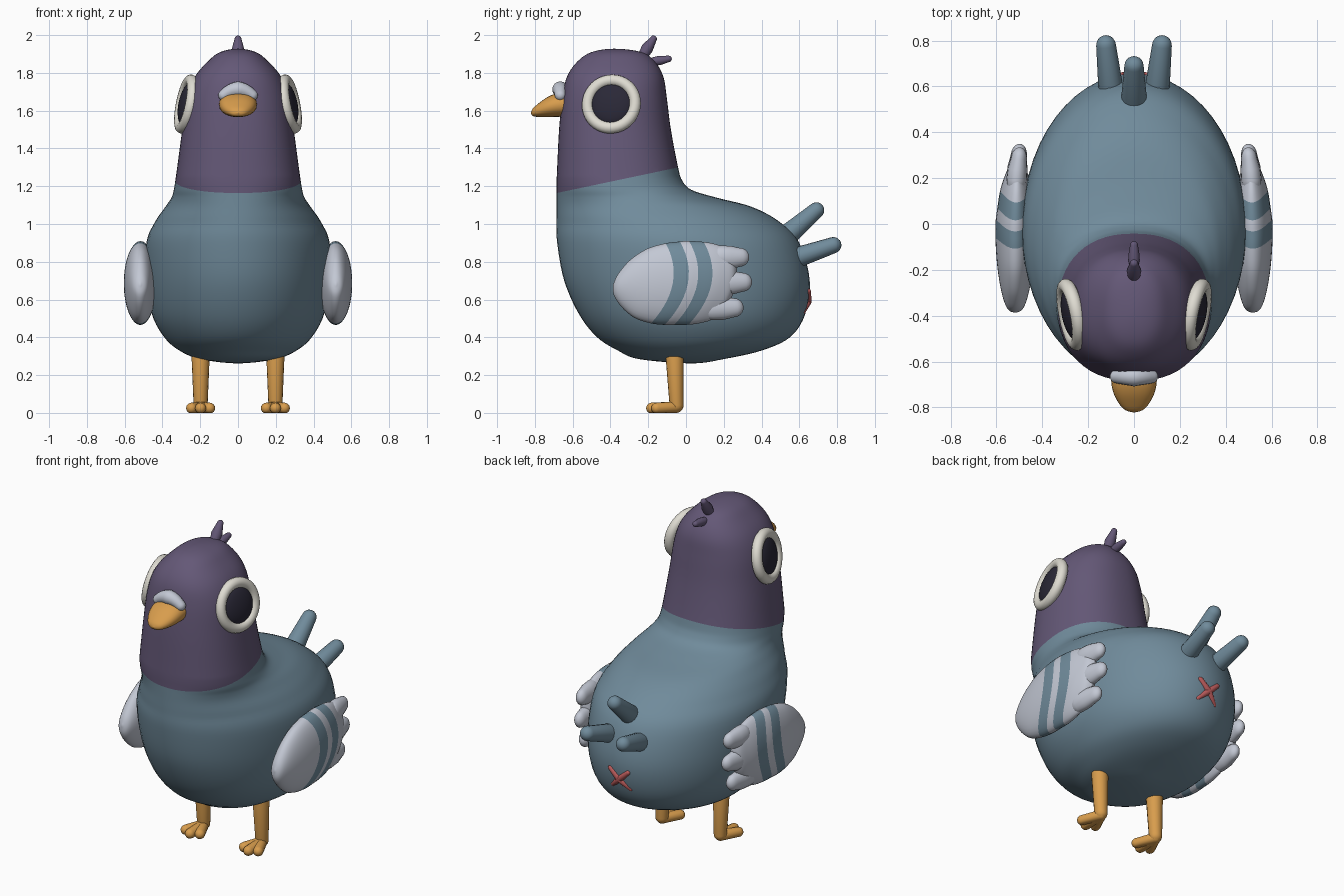
import bpy, bmesh, math
from mathutils import Vector

cube = bpy.data.objects.get("Cube")
if cube:
    bpy.data.objects.remove(cube)


def material(name, hex_code):
    def linear(c):
        return c / 12.92 if c <= 0.04045 else ((c + 0.055) / 1.055) ** 2.4
    rgba = [linear(c / 255) for c in bytes.fromhex(hex_code)] + [1]
    mat = bpy.data.materials.new(name)
    mat.use_nodes = True
    mat.diffuse_color = rgba
    mat.node_tree.nodes["Principled BSDF"].inputs["Base Color"].default_value = rgba
    return mat


BLUE = material("slate blue", "708B9B")
PURPLE = material("dusky purple", "645877")
PALE = material("pale grey", "C3C8D4")
CREAM = material("cream", "DFDCD2")
DARK = material("dark pupil", "2A2837")
ORANGE = material("orange", "D89D4D")
RED = material("muted red", "BC5C5C")


def finish(name, bm, mats):
    bmesh.ops.remove_doubles(bm, verts=bm.verts, dist=0.0002)
    bmesh.ops.recalc_face_normals(bm, faces=bm.faces)
    for f in bm.faces:
        f.smooth = True
    mesh = bpy.data.meshes.new(name)
    bm.to_mesh(mesh)
    bm.free()
    for m in mats:
        mesh.materials.append(m)
    obj = bpy.data.objects.new(name, mesh)
    bpy.context.collection.objects.link(obj)
    return obj


def loft(rings, bands=None):
    """Skin a list of equal rings; bands gives a material index per segment."""
    bm = bmesh.new()
    rows = [[bm.verts.new(p) for p in ring] for ring in rings]
    n = len(rows[0])
    for i in range(len(rows) - 1):
        for j in range(n):
            k = (j + 1) % n
            f = bm.faces.new((rows[i][j], rows[i][k], rows[i + 1][k], rows[i + 1][j]))
            f.material_index = bands[i] if bands else 0
    return bm


def circle(n, power=2.0):
    """Unit circle, squared off a little when power is above two."""
    for j in range(n):
        c, s = math.cos(math.tau * j / n), math.sin(math.tau * j / n)
        yield (math.copysign(abs(c) ** (2 / power), c),
               math.copysign(abs(s) ** (2 / power), s))


def smooth_rows(rows, steps):
    """Spline through the profile rows."""
    out = []
    for i in range(1, len(rows) - 2):
        for s in range(steps):
            t = s / steps
            out.append([0.5 * (2 * b + (c - a) * t + (2 * a - 5 * b + 4 * c - d) * t * t
                               + (3 * b - a - 3 * c + d) * t ** 3)
                        for a, b, c, d in zip(*rows[i - 1:i + 3])])
    return out + [rows[-2]]


def tube(name, path, radii, mat, ref=(0, 0, 1), squash=1.0, floor=None):
    """Round-ended tube; squash thins it along the side axis."""
    path = [Vector(p) for p in path]
    last = len(path) - 1
    stations = []
    for i, (p, r) in enumerate(zip(path, radii)):
        t = (path[min(i + 1, last)] - path[max(i - 1, 0)]).normalized()
        cap = [k * math.pi / 10 for k in range(5)]
        if i == 0:
            stations += [(p - t * r * math.cos(a), r * math.sin(a), t) for a in cap]
        stations.append((p, r, t))
        if i == last:
            stations += [(p + t * r * math.cos(a), r * math.sin(a), t) for a in reversed(cap)]
    rings = []
    for p, r, t in stations:
        side = t.cross(Vector(ref)).normalized()
        up = side.cross(t)
        rings.append([p + side * c * r * squash + up * s * r for c, s in circle(16)])
    if floor is not None:
        for ring in rings:
            for v in ring:
                v.z = max(v.z, floor)
    return finish(name, loft(rings), [mat])


# Body and head: height, front, back, half width
profile = [
    (.262, .03, .03, 0), (.285, -.25, .2, .2), (.33, -.36, .4, .31),
    (.4, -.47, .55, .39), (.52, -.565, .63, .455), (.7, -.645, .655, .485),
    (.9, -.682, .6, .485), (1.01, -.685, .497, .44), (1.09, -.685, .35, .385),
    (1.14, -.685, .16, .352), (1.18, -.685, .03, .34), (1.23, -.685, -.02, .332),
    (1.3, -.682, -.042, .322), (1.5, -.672, -.08, .295), (1.67, -.655, -.102, .27),
    (1.78, -.63, -.12, .228), (1.86, -.575, -.165, .16), (1.91, -.5, -.235, .095),
    (1.928, -.38, -.38, 0)]


def ghost(row):
    z, front, back, w = row
    return (z, back, front, -w)


rings = []
for z, front, back, w in smooth_rows([ghost(profile[1])] + profile + [ghost(profile[-2])], 5):
    power = 2 + 0.3 * min(max((z - 1) / 0.25, 0), 1)
    rings.append([(w * c, (front + back) / 2 + (back - front) / 2 * s, z)
                  for c, s in circle(56, power)])
bm = loft(rings)
# Tilted collar line between body and head colours
collar, slope = Vector((0, -.68, 1.165)), Vector((0, -.135, .64)).normalized()
bmesh.ops.bisect_plane(bm, geom=bm.verts[:] + bm.edges[:] + bm.faces[:],
                       plane_co=collar, plane_no=slope)
for f in bm.faces:
    f.material_index = int((f.calc_center_median() - collar).dot(slope) > 0)
finish("body", bm, [BLUE, PURPLE])

# Beak: y, half width, bottom, top
beak = [(-.62, .1, 1.57, 1.7), (-.69, .099, 1.567, 1.69), (-.74, .088, 1.566, 1.668),
        (-.785, .064, 1.567, 1.635), (-.812, .036, 1.572, 1.61), (-.822, 0, 1.588, 1.588)]
bm = loft([[(w * c, y, (lo + hi) / 2 + (hi - lo) / 2 * s) for c, s in circle(24, 2.2)]
           for y, w, lo, hi in smooth_rows([beak[0]] + beak + [beak[-1]], 4)])
finish("beak", bm, [ORANGE])

# Pale arch over the beak
arch = [(.075 * k / 4, -.665, 1.712 - .03 * (k / 4) ** 2) for k in range(-4, 5)]
tube("beak_arch", arch, [.03 + .013 * (1 - abs(k) / 4) for k in range(-4, 5)], PALE, ref=(0, 1, 0))

# Crest tufts
tube("crest_upper", [(0, -.24, 1.87), (0, -.205, 1.93), (0, -.172, 1.98)],
     [.024, .032, .018], PURPLE)
tube("crest_lower", [(0, -.2, 1.855), (0, -.14, 1.866), (0, -.092, 1.874)],
     [.02, .025, .017], PURPLE)

# Tail feathers
tube("tail_feather_middle", [(0, .53, .935), (0, .69, 1.073)], [.058, .042], BLUE)

# Stitched cross under the tail
for name, d in (("cross_bar_a", 1), ("cross_bar_b", -1)):
    tube(name, [(-.06 * d, .618, .535), (0, .647, .59), (.06 * d, .647, .645)],
         [.014, .019, .014], RED, ref=(0, 1, 0))

# Wing: station, bottom, top, half thickness
wing = [(-.38, .68, .68, 0), (-.36, .625, .735, .035), (-.29, .563, .808, .06),
        (-.18, .504, .868, .078), (-.065, .474, .898, .086), (.015, .466, .907, .086),
        (.065, .466, .91, .081), (.14, .467, .905, .072), (.2, .477, .892, .056),
        (.25, .505, .86, .034), (.27, .6, .77, 0)]
STEPS = 4


def sweep(s, z):
    return s - 1.7 * (z - .74) ** 2


def eye_part(name, side, mat, depth):
    obj = bpy.context.object
    obj.name = name
    normal = Vector((side, -.2, .2))
    obj.location = (.273 * side, -.395, 1.635)
    obj.rotation_euler = normal.to_track_quat("Z", "Y").to_euler()
    obj.scale = (1, 1, depth)
    obj.data.materials.append(mat)
    bpy.ops.object.shade_smooth()


for label, side in (("left", 1), ("right", -1)):
    # Wing with two swept stripes
    rings = []
    for s, lo, hi, thick in smooth_rows([wing[0]] + wing + [wing[-1]], STEPS):
        ring = []
        for c, v in circle(40):
            z = (lo + hi) / 2 + (hi - lo) / 2 * v
            ring.append((side * (.518 - .03 * max(s, 0) + thick * c), sweep(s, z), z))
        rings.append(ring)
    bands = [int(i // STEPS in (4, 6)) for i in range(len(rings) - 1)]
    finish(label + "_wing", loft(rings, bands), [PALE, BLUE])
    # Wing tip feathers
    for part, z, end in (("upper", .822, .285), ("middle", .69, .3), ("lower", .555, .255)):
        start = sweep(.2, z)
        tube(f"{label}_{part}_wing_tip",
             [(.512 * side, start, z), (.508 * side, (start + end) / 2, z),
              (.502 * side, end, z + .002)],
             [.064, .062, .05], PALE, squash=.7)
    # Eye
    bpy.ops.mesh.primitive_torus_add(major_radius=.128, minor_radius=.031,
                                     major_segments=40, minor_segments=14)
    eye_part(label + "_eye_ring", side, CREAM, 1)
    bpy.ops.mesh.primitive_uv_sphere_add(radius=.112, segments=40, ring_count=16)
    eye_part(label + "_pupil", side, DARK, .33)
    # Outer tail feather
    tube(label + "_tail_feather", [(.1 * side, .58, .82), (.122 * side, .78, .888)],
         [.055, .043], BLUE)
    # Leg and toes
    x = .198 * side
    tube(label + "_leg", [(x, -.06, .3), (x, -.05, .04)], [.048, .037], ORANGE,
         ref=(0, 1, 0), floor=0)
    for part, dx, y in (("outer", .048, -.155), ("middle", 0, -.182), ("inner", -.048, -.155)):
        tube(f"{label}_{part}_toe", [(x, -.05, .03), (x + dx * side, y, .025)],
             [.03, .029], ORANGE, floor=0)
